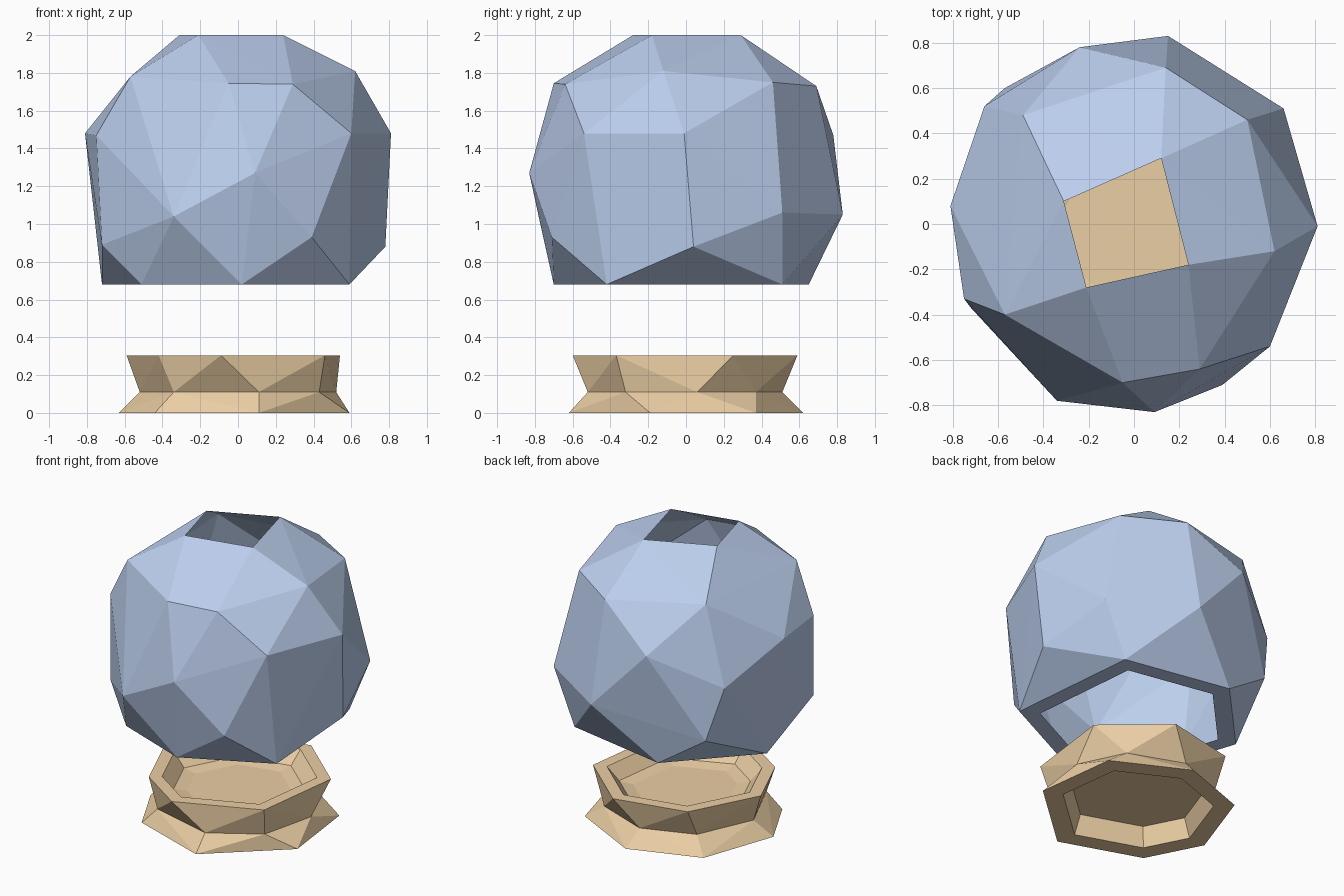
import bpy, bmesh

if "Cube" in bpy.data.objects:
    bpy.data.objects.remove(bpy.data.objects["Cube"])


def hull(bm, points):
    """Add the faceted convex skin of a few points."""
    verts = [bm.verts.new(p) for p in points]
    bmesh.ops.convex_hull(bm, input=verts)


def cap(bm, z):
    """Merge all faces lying flat at height z into a single cap."""
    flat = [f for f in bm.faces if all(abs(v.co.z - z) < 0.005 for v in f.verts)]
    return bmesh.ops.dissolve_faces(bm, faces=flat)["region"][0]


def inset(bm, face, width, depth=0.0):
    bmesh.ops.inset_region(bm, faces=[face], thickness=width, depth=depth,
                           use_even_offset=True)


def finish(bm, name, color):
    mesh = bpy.data.meshes.new(name)
    bm.to_mesh(mesh)
    bm.free()
    obj = bpy.data.objects.new(name, mesh)
    bpy.context.collection.objects.link(obj)
    mat = bpy.data.materials.new(name + "_color")
    mat.diffuse_color = (*color, 1)
    mat.use_nodes = True
    mat.node_tree.nodes["Principled BSDF"].inputs["Base Color"].default_value = mat.diffuse_color
    mesh.materials.append(mat)


def ring(points, z):
    return [(x, y, z) for x, y in points]


# Irregular faceted bowl: corners listed from the top opening down
top_hole = ring([(-.31, .10), (.12, .29), (.24, -.18), (-.21, -.28)], 2.0)
shoulder = [(-.57, -.40, 1.78), (-.05, -.70, 1.745), (.29, -.64, 1.74),
            (.62, -.12, 1.81), (.50, .46, 1.75), (.14, .69, 1.73),
            (-.49, .48, 1.785)]
belly = [(.60, -.54, 1.48), (.81, -.01, 1.48), (.09, -.83, 1.27),
         (-.81, .08, 1.48), (-.75, -.33, 1.47), (-.24, .78, 1.47),
         (.15, .83, 1.05), (.66, .51, 1.06), (-.34, -.78, 1.04),
         (-.66, .52, 1.26)]
lower = [(.39, -.71, .93), (.78, .04, .88), (-.57, .60, .90), (-.72, -.37, .89)]
bottom = ring([(.50, .51), (-.24, .65), (-.72, .14), (-.51, -.50),
               (.02, -.70), (.59, -.42)], .68)

bm = bmesh.new()
hull(bm, top_hole + shoulder + belly + lower + bottom)
bmesh.ops.recalc_face_normals(bm, faces=bm.faces[:])
bmesh.ops.delete(bm, geom=[cap(bm, 2.0)], context='FACES_ONLY')
# Flat rim around the open underside
mouth = cap(bm, .68)
inset(bm, mouth, .11)
bmesh.ops.delete(bm, geom=[mouth], context='FACES_ONLY')
finish(bm, "globe_bowl", (.50, .62, .85))

# Faceted stand: flared foot, narrow waist and flared collar
foot = ring([(-.44, -.43), (.11, -.62), (.59, -.19), (.52, .37),
             (.03, .62), (-.45, .45), (-.63, -.06)], 0)
waist = ring([(.43, -.32), (.52, .06), (.37, .37), (0, .51),
              (-.35, .38), (-.52, 0), (-.34, -.40), (.11, -.52)], .11)
collar = ring([(.46, -.37), (.54, .25), (.15, .59), (-.35, .48),
               (-.59, .02), (-.42, -.38), (-.09, -.60)], .305)

bm = bmesh.new()
for lo, hi in ((foot, waist), (waist, collar)):
    hull(bm, lo + hi)
inner = [f for f in bm.faces if all(abs(v.co.z - .11) < .005 for v in f.verts)]
bmesh.ops.delete(bm, geom=inner, context='FACES')
bmesh.ops.remove_doubles(bm, verts=bm.verts[:], dist=.001)
bmesh.ops.recalc_face_normals(bm, faces=bm.faces[:])
# Stepped dish in the collar
dish = cap(bm, .305)
inset(bm, dish, .08)
inset(bm, dish, .07, -.09)
inset(bm, dish, .08, -.015)
# Hollow underside
hollow = cap(bm, 0)
inset(bm, hollow, .12)
inset(bm, hollow, .04, -.13)
finish(bm, "wooden_stand", (.83, .62, .37))
